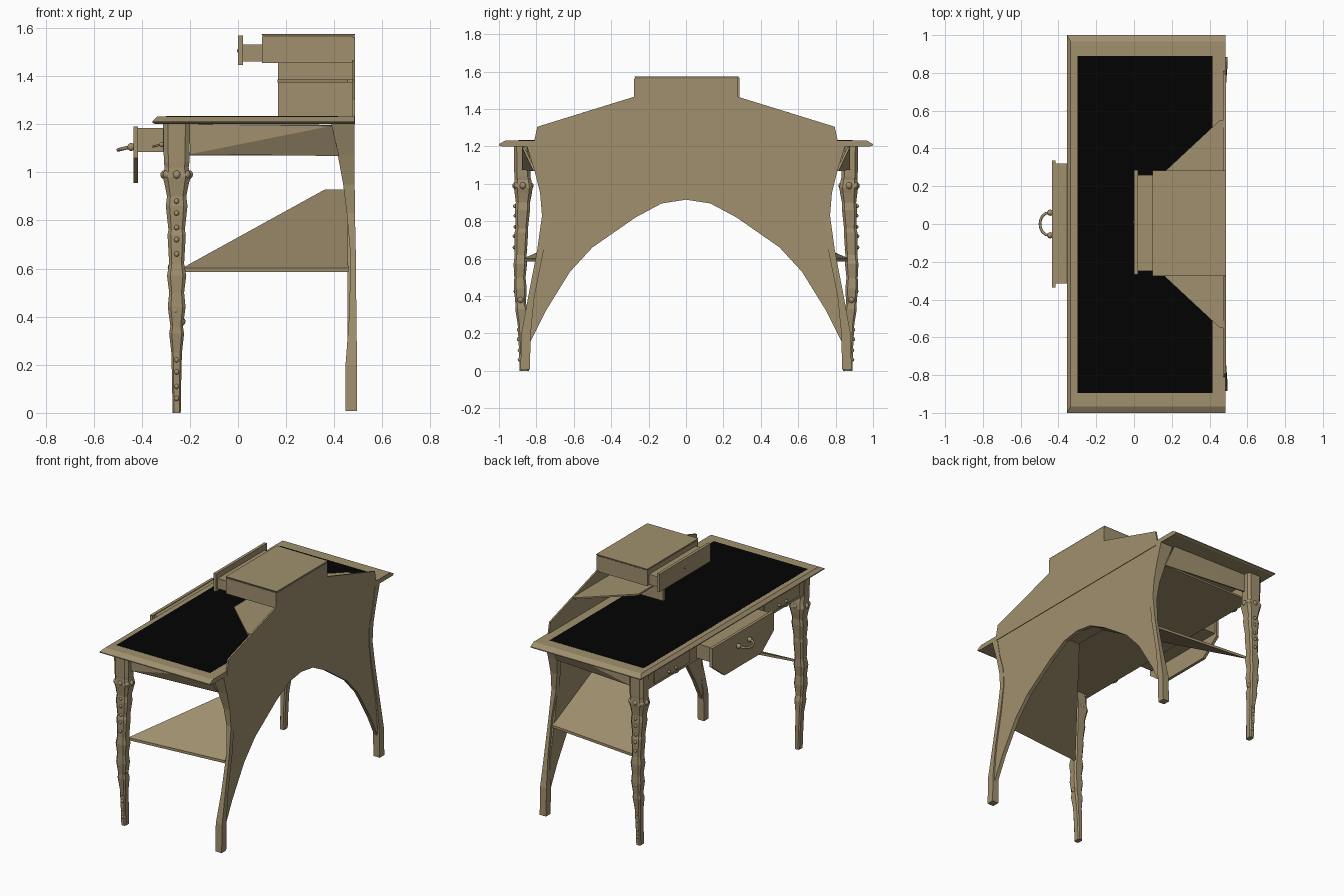
import bpy, bmesh, math

if "Cube" in bpy.data.objects:
    bpy.data.objects.remove(bpy.data.objects["Cube"])


def material(name, rgb):
    m = bpy.data.materials.new(name)
    m.use_nodes = True
    m.diffuse_color = (*rgb, 1)
    m.node_tree.nodes["Principled BSDF"].inputs["Base Color"].default_value = (*rgb, 1)
    return m


WOOD = material("tan_wood", (0.35, 0.277, 0.155))
BLACK = material("black_leather", (0.0008, 0.0008, 0.0008))


def finish(name, bm, mat=WOOD, smooth=False):
    bmesh.ops.recalc_face_normals(bm, faces=bm.faces)
    me = bpy.data.meshes.new(name)
    bm.to_mesh(me)
    bm.free()
    me.materials.append(mat)
    for p in me.polygons:
        p.use_smooth = smooth
    ob = bpy.data.objects.new(name, me)
    bpy.context.collection.objects.link(ob)
    return ob


def loft(name, rings, mat=WOOD):
    """Skin closed rings of equal length and cap both ends."""
    bm = bmesh.new()
    loops = [[bm.verts.new(p) for p in r] for r in rings]
    n = len(loops[0])
    for a, b in zip(loops, loops[1:]):
        for i in range(n):
            j = (i + 1) % n
            bm.faces.new((a[i], a[j], b[j], b[i]))
    bm.faces.new(loops[0])
    bm.faces.new(loops[-1])
    return finish(name, bm, mat)


def rect(x0, x1, y0, y1, z):
    return [(x0, y0, z), (x1, y0, z), (x1, y1, z), (x0, y1, z)]


def box(name, x0, x1, y0, y1, z0, z1, mat=WOOD):
    return loft(name, [rect(x0, x1, y0, y1, z0), rect(x0, x1, y0, y1, z1)], mat)


def plate_yz(name, x0, x1, half):
    """Plate across x whose outline mirrors the (y, z) half profile."""
    pts = half + [(-y, z) for y, z in reversed(half) if y > 0]
    return loft(name, [[(x, y, z) for y, z in pts] for x in (x0, x1)])


def ball(bm, pos, r):
    v = bmesh.ops.create_uvsphere(bm, u_segments=10, v_segments=6, radius=r)["verts"]
    bmesh.ops.translate(bm, verts=v, vec=pos)


def handle(name, x, y, z, size):
    """Two knobs with a bowed pull between them."""
    cu = bpy.data.curves.new(name, "CURVE")
    cu.dimensions = "3D"
    cu.bevel_depth = size * 0.12
    cu.bevel_resolution = 2
    sp = cu.splines.new("POLY")
    sp.points.add(8)
    for i, p in enumerate(sp.points):
        a = math.pi * i / 8
        p.co = (x - size * (0.25 + 0.8 * math.sin(a)), y + size * math.cos(a),
                z - size * 0.2 * math.sin(a), 1)
    cu.materials.append(WOOD)
    bpy.context.collection.objects.link(bpy.data.objects.new(name, cu))
    bm = bmesh.new()
    for s in (-1, 1):
        ball(bm, (x - size * 0.15, y + s * size, z), size * 0.28)
    finish(name + "_knobs", bm, smooth=True)


# Tabletop with sloping edge and writing pad
loft("tabletop", [rect(-0.345, 0.485, -0.985, 0.985, 1.2),
                  rect(-0.355, 0.485, -1, 1, 1.206),
                  rect(-0.355, 0.485, -1, 1, 1.212),
                  rect(-0.335, 0.485, -0.965, 0.965, 1.232)])
box("writing_pad", -0.30, 0.415, -0.895, 0.89, 1.231, 1.233, BLACK)

# Front apron, closed underside and the open centre drawer
box("front_apron", -0.305, -0.28, -0.85, 0.85, 1.07, 1.2)
box("case_bottom", -0.3, 0.46, -0.805, 0.805, 1.07, 1.082)
box("drawer_box", -0.42, -0.27, -0.315, 0.32, 1.085, 1.185)
plate_yz("drawer_front", -0.435, -0.415,
         [(0.335, 1.19), (0.335, 1.06), (0.2, 0.955)])
handle("drawer_handle", -0.435, 0, 1.105, 0.06)
for side, s in (("left", 1), ("right", -1)):
    box("small_drawer_" + side, -0.312, -0.3, s * 0.6 - 0.19, s * 0.6 + 0.19, 1.09, 1.18)
    handle("small_handle_" + side, -0.312, s * 0.6, 1.115, 0.038)

# Back panel cut by a wide arch
plate_yz("back_panel", 0.455, 0.482, [
    (0, 0.915), (0.13, 0.895), (0.27, 0.82), (0.5, 0.66), (0.62, 0.53),
    (0.75, 0.32), (0.835, 0.15), (0.85, 0.15), (0.82, 0.42), (0.775, 0.65),
    (0.745, 0.85), (0.75, 0.95), (0.8, 1.12), (0.81, 1.2), (0, 1.2)])

# Rows: height, outer y, inner y, front x, back x
POST = [(0.008, 0.885, 0.835, 0.447, 0.495), (0.2, 0.88, 0.83, 0.447, 0.495),
        (0.4, 0.843, 0.81, 0.462, 0.492), (0.65, 0.795, 0.76, 0.468, 0.49),
        (0.83, 0.77, 0.735, 0.452, 0.486), (0.95, 0.78, 0.74, 0.437, 0.485),
        (1.07, 0.81, 0.775, 0.415, 0.485), (1.2, 0.85, 0.8, 0.388, 0.485)]
# Rows: height, half width in x, half width in y, centre y
LEG = [(0, 0.017, 0.025, 0.864), (0.13, 0.019, 0.026, 0.868), (0.25, 0.022, 0.026, 0.874),
       (0.33, 0.031, 0.033, 0.88), (0.36, 0.026, 0.028, 0.884), (0.44, 0.037, 0.034, 0.886),
       (0.5, 0.031, 0.03, 0.888), (0.57, 0.04, 0.036, 0.886), (0.62, 0.031, 0.032, 0.884),
       (0.74, 0.038, 0.036, 0.88), (0.76, 0.034, 0.033, 0.878), (0.86, 0.045, 0.04, 0.874),
       (0.9, 0.04, 0.038, 0.872), (0.95, 0.05, 0.046, 0.87), (0.98, 0.058, 0.05, 0.87),
       (1.02, 0.05, 0.045, 0.872), (1.04, 0.053, 0.043, 0.875), (1.2, 0.056, 0.042, 0.878)]
STUDS = [0.06, 0.11, 0.17, 0.22, 0.66, 0.72, 0.77, 0.83, 0.88]

for side, s in (("left", 1), ("right", -1)):
    loft("back_leg_" + side, [rect(xf, xb, s * yi, s * yo, z) for z, yo, yi, xf, xb in POST])

    # Carved front leg: eight-sided rings with clipped corners
    def ring(z, hx, hy, cy):
        k = 0.65
        c = [(1, k), (k, 1), (-k, 1), (-1, k), (-1, -k), (-k, -1), (k, -1), (1, -k)]
        return [(-0.255 + hx * a, s * (cy + hy * b), z) for a, b in c]
    loft("front_leg_" + side, [ring(*r) for r in LEG])

    # Studs and carved bosses on the leg
    bm = bmesh.new()
    for z in STUDS:
        _, _, hy, cy = max(r for r in LEG if r[0] <= z)
        ball(bm, (-0.255, s * (cy + hy), z), 0.011)
    for dx, dy in ((-1, 0), (1, 0), (0, 1), (0, -1), (-0.8, 0.8), (0.8, 0.8)):
        ball(bm, (-0.255 + dx * 0.05, s * (0.872 + dy * 0.038), 0.99), 0.019)
    for i in range(9):
        a = i * 1.9
        ball(bm, (-0.255 + 0.02 * math.cos(a), s * (0.885 + 0.02 * math.sin(a)),
                  0.38 + i * 0.045), 0.018)
    finish("leg_studs_" + side, bm, smooth=True)

    # Side apron folded along its diagonal
    bm = bmesh.new()
    a, b, c, d = [bm.verts.new((x, s * y, z)) for x, y, z in (
        (-0.2, 0.87, 1.075), (-0.2, 0.87, 1.2), (0.39, 0.87, 1.195), (0.42, 0.81, 1.07))]
    bm.faces.new((a, b, c))
    bm.faces.new((a, c, d))
    ob = finish("side_apron_" + side, bm)
    mod = ob.modifiers.new("thickness", "SOLIDIFY")
    mod.thickness = 0.012
    mod.offset = 0

    # Sloping knee panel from the front leg up to the arch, with a flat lower edge
    knee = [(-0.23, 0.865, 0.603), (0.46, 0.8, 0.603), (0.46, 0.12, 0.928), (0.36, 0.12, 0.928)]
    loft("knee_panel_" + side, [[(x, s * y, z - dz) for x, y, z in knee]
                                for dz in (0, 0.018)])

# Flat bridge joining the knee panels over the arch
box("knee_bridge", 0.36, 0.47, -0.12, 0.12, 0.915, 0.928)

# Gallery board along the back edge
plate_yz("gallery_board", 0.475, 0.486, [
    (0.81, 1.2), (0.81, 1.235), (0.795, 1.305), (0.278, 1.465), (0.278, 1.562)])

# Splayed ledge carried with the top box on a central divider
loft("cabinet_ledge", [[(0.165, -0.28, z), (0.455, -0.55, z), (0.48, -0.55, z),
                        (0.48, 0.55, z), (0.455, 0.55, z), (0.165, 0.28, z)]
                       for z in (1.374, 1.385)])
box("cabinet_divider", 0.167, 0.48, -0.01, 0.01, 1.225, 1.46)
box("top_box", 0.1, 0.485, -0.272, 0.278, 1.455, 1.562)
loft("top_board", [rect(0.104, 0.482, -0.268, 0.276, 1.56),
                   rect(0.098, 0.487, -0.275, 0.282, 1.574)])

# Pulled-out upper drawer
box("upper_drawer_box", 0.015, 0.11, -0.25, 0.26, 1.46, 1.53)
box("upper_drawer_front", 0.0, 0.02, -0.268, 0.287, 1.445, 1.568)
bm = bmesh.new()
ball(bm, (0.004, 0.01, 1.505), 0.009)
finish("upper_drawer_knob", bm, smooth=True)
